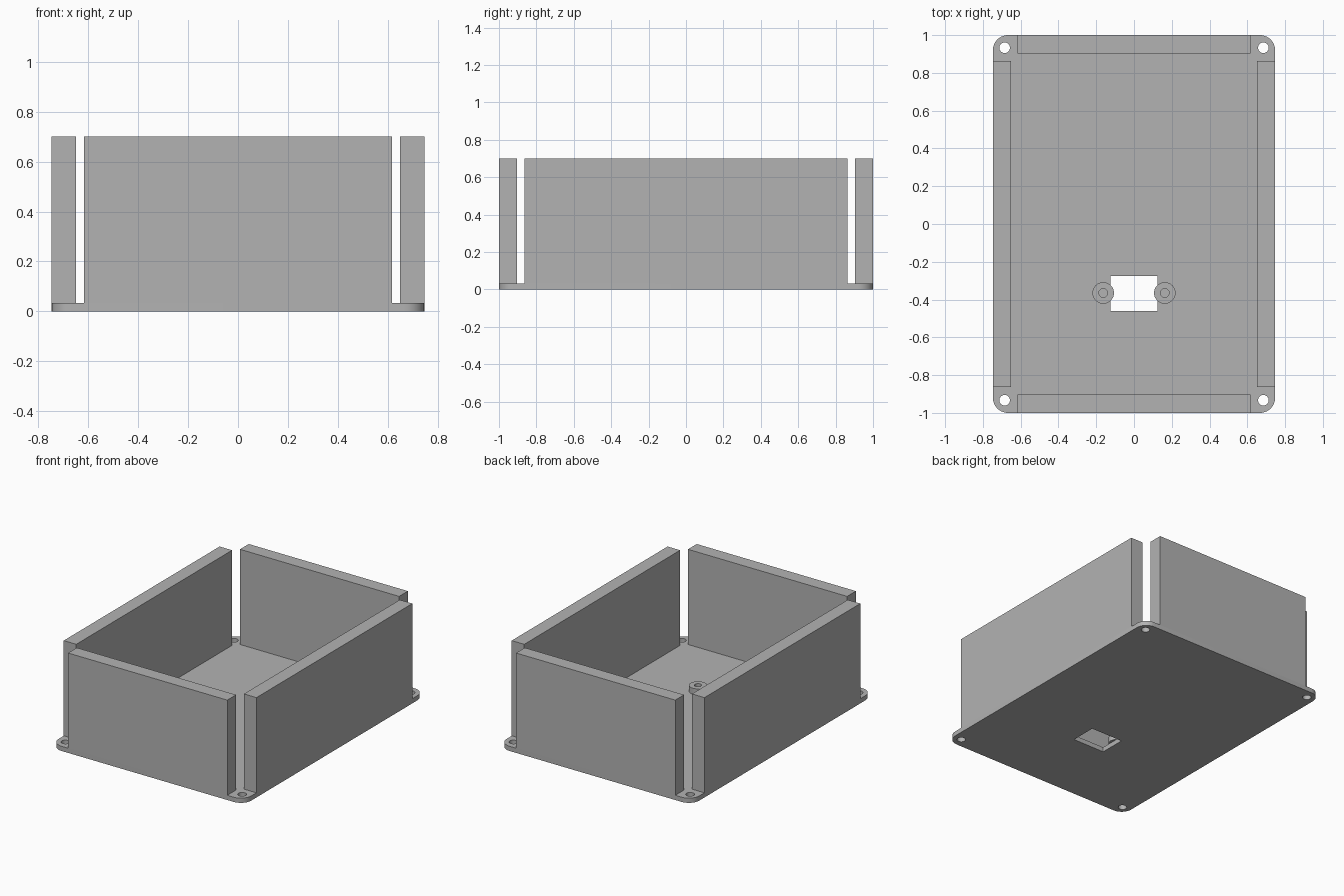
import bpy, bmesh, math

if "Cube" in bpy.data.objects:
    bpy.data.objects.remove(bpy.data.objects["Cube"])

BASE_H, TOP = 0.033, 0.70
W, L, T = 0.747, 1.0, 0.097   # half width, half length, wall thickness

grey = bpy.data.materials.new("plain grey")
grey.diffuse_color = (0.45, 0.45, 0.45, 1)
grey.use_nodes = True
grey.node_tree.nodes["Principled BSDF"].inputs["Base Color"].default_value = grey.diffuse_color


def circle(cx, cy, r, n=40):
    return [(cx + r * math.cos(2 * math.pi * i / n),
             cy + r * math.sin(2 * math.pi * i / n)) for i in range(n)]


def rect(x0, x1, y0, y1):
    return [(x0, y0), (x1, y0), (x1, y1), (x0, y1)]


def rounded_rect(hx, hy, r, n=10):
    pts = []
    for q, (sx, sy) in enumerate([(1, 1), (-1, 1), (-1, -1), (1, -1)]):
        for i in range(n + 1):
            a = math.pi / 2 * (q + i / n)
            pts.append((sx * (hx - r) + r * math.cos(a),
                        sy * (hy - r) + r * math.sin(a)))
    return pts


def plate(name, loops, z0, z1):
    """Extrude an outline with optional holes from z0 to z1."""
    bm = bmesh.new()
    edges = []
    for loop in loops:
        vs = [bm.verts.new((x, y, z0)) for x, y in loop]
        edges += [bm.edges.new((vs[i - 1], vs[i])) for i in range(len(vs))]
    bmesh.ops.triangle_fill(bm, edges=edges, use_beauty=True, normal=(0, 0, 1))
    bmesh.ops.dissolve_limit(bm, angle_limit=0.01, verts=[], edges=bm.edges[:])
    ext = bmesh.ops.extrude_face_region(bm, geom=bm.faces[:], use_keep_orig=True)
    top = [g for g in ext["geom"] if isinstance(g, bmesh.types.BMVert)]
    bmesh.ops.translate(bm, verts=top, vec=(0, 0, z1 - z0))
    bmesh.ops.recalc_face_normals(bm, faces=bm.faces[:])
    me = bpy.data.meshes.new(name)
    bm.to_mesh(me)
    bm.free()
    me.materials.append(grey)
    ob = bpy.data.objects.new(name, me)
    bpy.context.collection.objects.link(ob)
    bpy.ops.object.select_all(action='DESELECT')
    ob.select_set(True)
    bpy.context.view_layer.objects.active = ob
    bpy.ops.object.shade_smooth_by_angle(angle=math.radians(30))
    return ob


# Base plate with corner screw holes and a rectangular port
holes = [circle(sx * 0.685, sy * 0.933, 0.028) for sx in (-1, 1) for sy in (-1, 1)]
port = rect(-0.124, 0.124, -0.46, -0.275)
plate("base_plate", [rounded_rect(W, L, 0.08), port] + holes, 0, BASE_H)

# Four separate walls, leaving the corners open
plate("front_wall", [rect(-0.617, 0.617, -L, -L + T)], BASE_H, TOP)
plate("back_wall", [rect(-0.617, 0.617, L - T, L)], BASE_H, TOP)
plate("left_wall", [rect(-W, -W + T, -0.863, 0.863)], BASE_H, TOP)
plate("right_wall", [rect(W - T, W, -0.863, 0.863)], BASE_H, TOP)

# Screw bosses on either side of the port
for side, s in (("left", -1), ("right", 1)):
    plate(side + "_screw_boss",
          [circle(s * 0.163, -0.365, 0.057), circle(s * 0.163, -0.365, 0.023)],
          BASE_H, 0.075)
